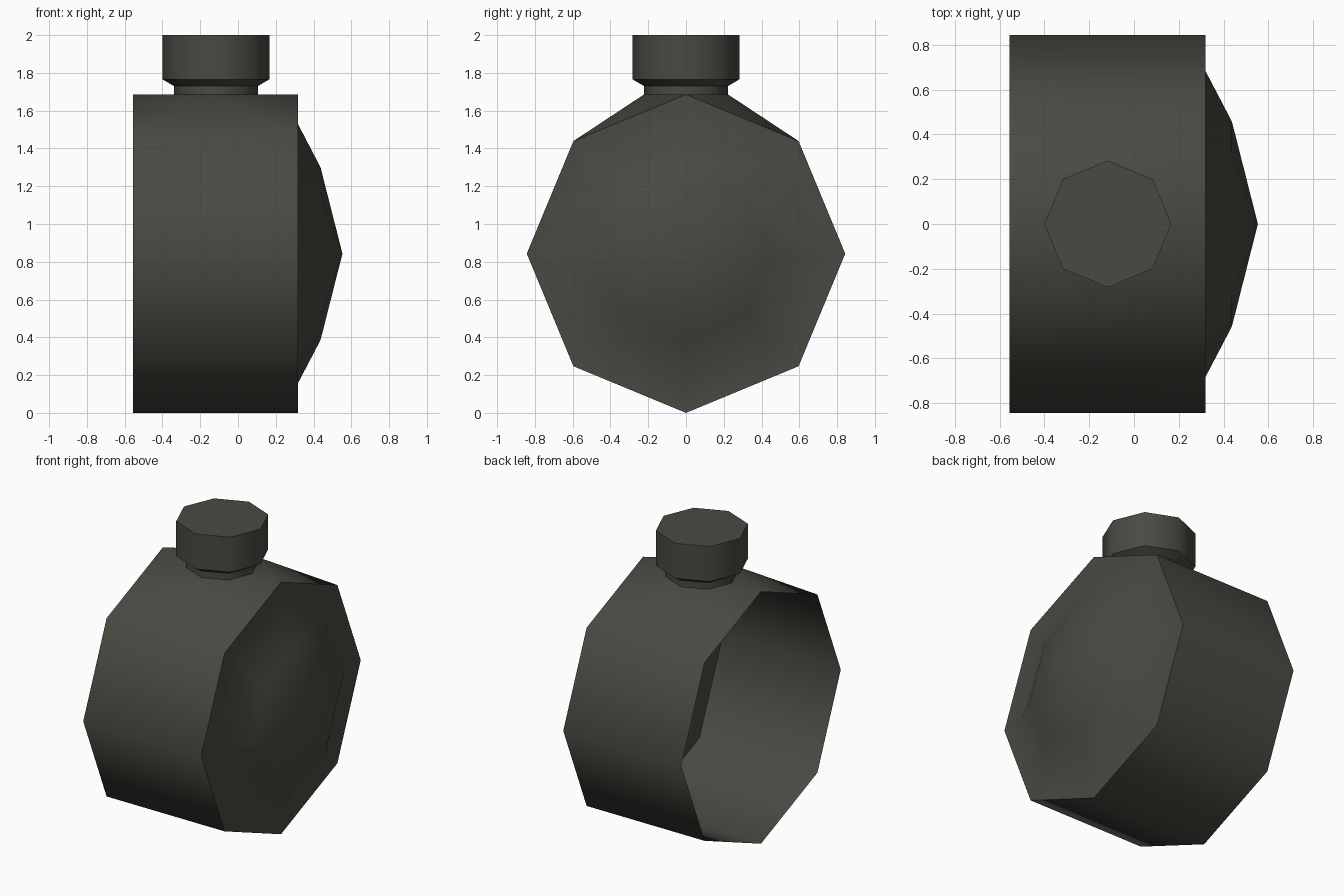
import bpy, bmesh, math
from mathutils import Vector

if "Cube" in bpy.data.objects:
    bpy.data.objects.remove(bpy.data.objects["Cube"])

mat = bpy.data.materials.new("dark_olive_grey")
mat.diffuse_color = (0.068, 0.068, 0.056, 1)
mat.use_nodes = True
mat.node_tree.nodes["Principled BSDF"].inputs["Base Color"].default_value = mat.diffuse_color

N = 8
R = 0.843          # drum radius, also height of its axis
NECK_X = -0.117
NECK_R = 0.222


def finish(name, bm):
    bmesh.ops.remove_doubles(bm, verts=bm.verts, dist=0.0005)
    bmesh.ops.recalc_face_normals(bm, faces=bm.faces)
    me = bpy.data.meshes.new(name)
    bm.to_mesh(me)
    bm.free()
    me.materials.append(mat)
    ob = bpy.data.objects.new(name, me)
    bpy.context.collection.objects.link(ob)
    bpy.ops.object.select_all(action='DESELECT')
    ob.select_set(True)
    bpy.context.view_layer.objects.active = ob
    bpy.ops.object.shade_smooth_by_angle(angle=math.radians(50))
    return ob


def lathe(bm, profile, place, skip=lambda ring, k: False):
    """Join eight-sided rings; place(position, radius, angle) gives each point."""
    rings = [[bm.verts.new(place(p, r, math.tau * k / N)) for k in range(N)]
             for p, r in profile]
    for i in range(len(rings) - 1):
        for k in range(N):
            if skip(i, k):
                continue
            a, b = rings[i], rings[i + 1]
            j = (k + 1) % N
            if profile[i + 1][1] == 0:
                bm.faces.new((a[k], a[j], b[0]))
            else:
                bm.faces.new((a[k], a[j], b[j], b[k]))
    return rings


# Drum with open left end and domed right end; its two top panels are left out
bm = bmesh.new()
rings = lathe(bm, [(-0.555, R), (0.318, R), (0.318, 0.685), (0.437, 0.457), (0.553, 0)],
              lambda x, r, a: Vector((x, r * math.cos(a), R + r * math.sin(a))),
              skip=lambda i, k: i == 0 and k in (1, 2))
left, right = rings[0], rings[1]

# Flat shoulder under the neck, blended down to the drum sides
chains = []
for s, k in ((1, 1), (-1, 3)):
    mid = [bm.verts.new((NECK_X + NECK_R * math.cos(a), s * NECK_R * math.sin(a), 2 * R))
           for a in (math.radians(135), math.radians(90), math.radians(45))]
    p = [left[2]] + mid + [right[2]]
    A, B = left[k], right[k]
    for tri in ((p[0], p[1], A), (p[1], p[2], A), (p[2], A, B),
                (p[2], p[3], B), (p[3], p[4], B)):
        bm.faces.new(tri)
    chains.append(mid)
bm.faces.new([left[2]] + chains[0] + [right[2]] + chains[1][::-1])
bmesh.ops.delete(bm, geom=[v for v in bm.verts if not v.link_faces], context='VERTS')
finish("drum_housing", bm)

# Neck and cap
bm = bmesh.new()
rings = lathe(bm, [(2 * R, NECK_R), (1.73, NECK_R), (1.766, 0.283), (2.0, 0.283)],
              lambda z, r, a: Vector((NECK_X + r * math.cos(a), r * math.sin(a), z)))
bm.faces.new(rings[-1])
finish("neck_and_cap", bm)
